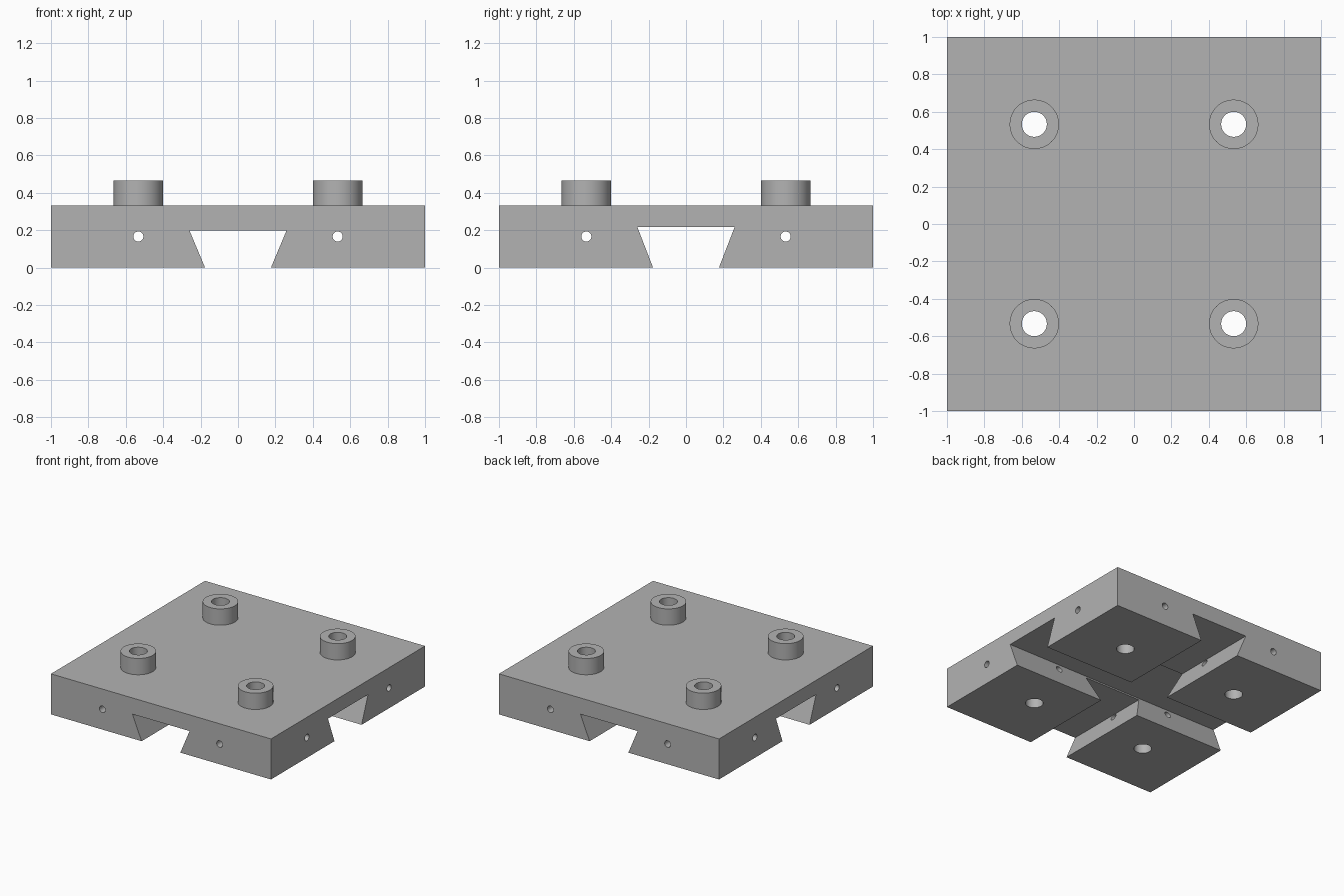
import bpy
import bmesh
from math import radians
from mathutils import Matrix

default = bpy.data.objects.get("Cube")
if default:
    bpy.data.objects.remove(default, do_unlink=True)

THICK = 0.333    # plate thickness
OFFSET = 0.533   # hole and boss spacing from the centre
SIGNS = (-1, 1)

grey = bpy.data.materials.new("plain grey")
grey.use_nodes = True
colour = (0.45, 0.45, 0.45, 1)
grey.diffuse_color = colour
grey.node_tree.nodes["Principled BSDF"].inputs["Base Color"].default_value = colour


def make_object(name, bm):
    bmesh.ops.recalc_face_normals(bm, faces=bm.faces)
    mesh = bpy.data.meshes.new(name)
    bm.to_mesh(mesh)
    bm.free()
    mesh.materials.append(grey)
    obj = bpy.data.objects.new(name, mesh)
    bpy.context.collection.objects.link(obj)
    return obj


def cylinder(name, radius, length, centre, axis="Z", sides=48):
    turn = {"X": Matrix.Rotation(radians(90), 4, "Y"),
            "Y": Matrix.Rotation(radians(90), 4, "X"),
            "Z": Matrix.Identity(4)}[axis]
    bm = bmesh.new()
    bmesh.ops.create_cone(bm, cap_ends=True, segments=sides, radius1=radius,
                          radius2=radius, depth=length,
                          matrix=Matrix.Translation(centre) @ turn)
    return make_object(name, bm)


def dovetail(name, depth, turn):
    # Undercut profile, widening upward, carried a little below the base
    slope = (0.26 - 0.176) / depth
    low = -0.05
    narrow = 0.176 + slope * low
    profile = [(-narrow, low), (narrow, low), (0.26, depth), (-0.26, depth)]
    bm = bmesh.new()
    face = bm.faces.new([bm.verts.new((x, -1.2, z)) for x, z in profile])
    swept = bmesh.ops.extrude_face_region(bm, geom=[face])["geom"]
    verts = [v for v in swept if isinstance(v, bmesh.types.BMVert)]
    bmesh.ops.translate(bm, verts=verts, vec=(0, 2.4, 0))
    bm.transform(Matrix.Rotation(radians(turn), 4, "Z"))
    return make_object(name, bm)


def combine(target, tool, operation):
    tool.hide_render = True
    mod = target.modifiers.new(tool.name, "BOOLEAN")
    mod.operation = operation
    mod.solver = "EXACT"
    mod.object = tool
    bpy.context.view_layer.objects.active = target
    bpy.ops.object.modifier_apply(modifier=mod.name)
    bpy.data.objects.remove(tool, do_unlink=True)


# Square plate
bm = bmesh.new()
bmesh.ops.create_cube(bm, size=1, matrix=Matrix.Translation((0, 0, THICK / 2))
                      @ Matrix.Diagonal((2, 2, THICK, 1)))
plate = make_object("dovetail_plate", bm)

# Crossing dovetail grooves of slightly different depth
combine(plate, dovetail("front_groove", 0.2, 0), "DIFFERENCE")
combine(plate, dovetail("side_groove", 0.217, 90), "DIFFERENCE")

# Raised bosses, then their vertical through holes
spots = [(x * OFFSET, y * OFFSET) for x in SIGNS for y in SIGNS]
for x, y in spots:
    combine(plate, cylinder("boss", 0.132, 0.217, (x, y, 0.3585)), "UNION")
for x, y in spots:
    combine(plate, cylinder("boss_hole", 0.067, 1, (x, y, 0.25)), "DIFFERENCE")

# Narrow cross holes through the sides
for s in SIGNS:
    for axis, centre in (("X", (0, s * OFFSET, THICK / 2)),
                         ("Y", (s * OFFSET, 0, THICK / 2))):
        combine(plate, cylinder("cross_hole", 0.027, 2.4, centre, axis, 32),
                "DIFFERENCE")

# Smooth round walls with sharp rims
bpy.ops.object.select_all(action="DESELECT")
plate.select_set(True)
bpy.context.view_layer.objects.active = plate
bpy.ops.object.shade_smooth_by_angle(angle=radians(30))
